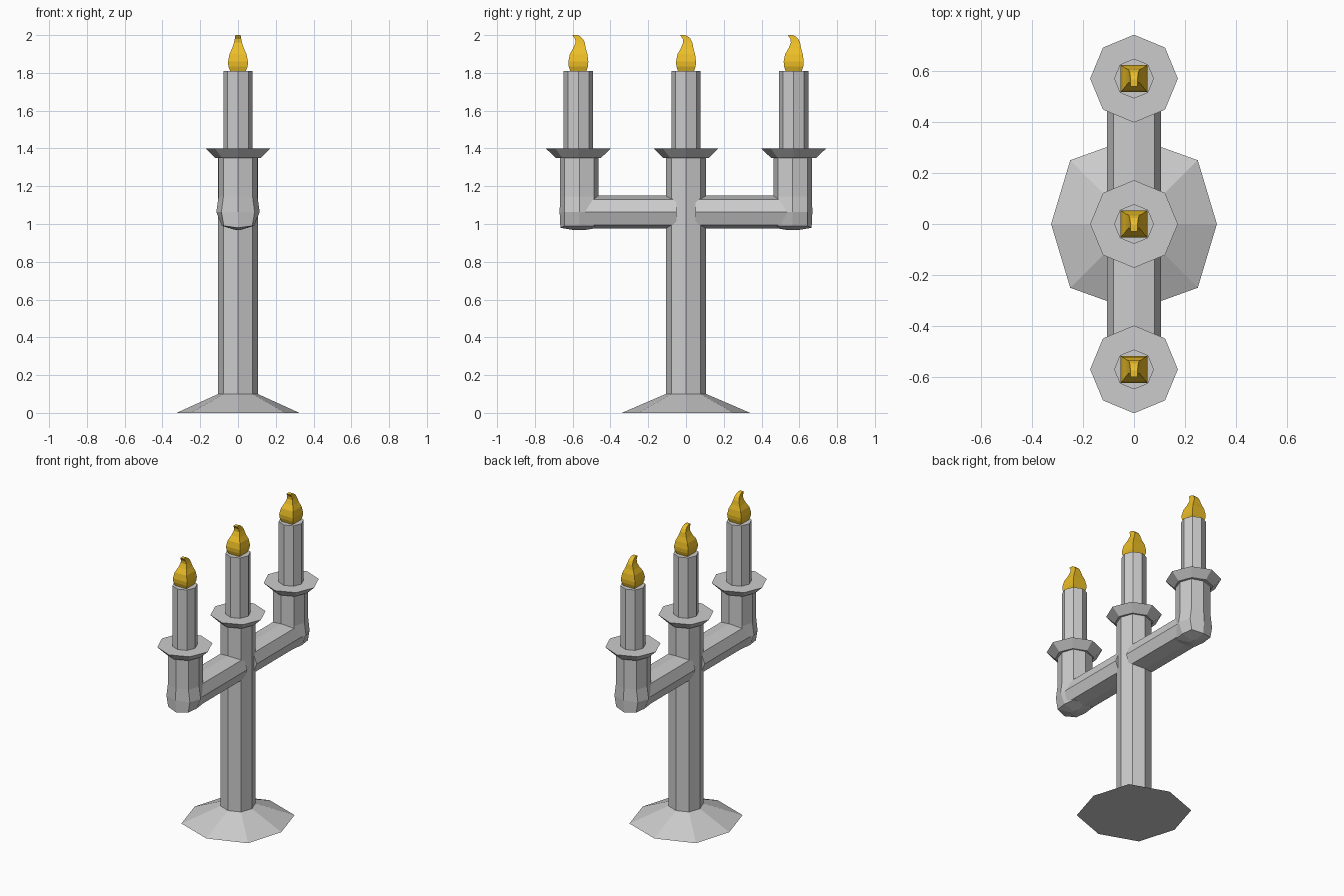
import bpy, bmesh

if "Cube" in bpy.data.objects:
    bpy.data.objects.remove(bpy.data.objects["Cube"])

flame_mat = bpy.data.materials.new("flame_yellow")
flame_mat.diffuse_color = (0.85, 0.52, 0.02, 1)
flame_mat.use_nodes = True
flame_mat.node_tree.nodes["Principled BSDF"].inputs["Base Color"].default_value = flame_mat.diffuse_color


def loft(name, rings, mat=None):
    """Skin equal-length point rings and cap both ends."""
    bm = bmesh.new()
    loops = [[bm.verts.new(p) for p in ring] for ring in rings]
    for a, b in zip(loops, loops[1:]):
        for i in range(len(a)):
            j = (i + 1) % len(a)
            bm.faces.new((a[i], a[j], b[j], b[i]))
    bm.faces.new(loops[0][::-1])
    bm.faces.new(loops[-1])
    bmesh.ops.recalc_face_normals(bm, faces=bm.faces)
    mesh = bpy.data.meshes.new(name)
    bm.to_mesh(mesh)
    bm.free()
    obj = bpy.data.objects.new(name, mesh)
    bpy.context.collection.objects.link(obj)
    if mat:
        mesh.materials.append(mat)
    return obj


def octagon(rx, ry, dx=None, dy=None):
    """Eight points with corners on the axes; dx, dy place the diagonals."""
    dx = rx * 0.7071 if dx is None else dx
    dy = ry * 0.7071 if dy is None else dy
    return [(rx, 0), (dx, dy), (0, ry), (-dx, dy),
            (-rx, 0), (-dx, -dy), (0, -ry), (dx, -dy)]


def ring(z, y0, *size):
    return [(x, y + y0, z) for x, y in octagon(*size)]


POST = (0.105, 0.107, 0.077, 0.077)

# Flared foot and central column
loft("base_and_column", [ring(0, 0, 0.325, 0.34, 0.25, 0.25),
                         ring(0.1, 0, *POST), ring(1.36, 0, *POST)])

# Horizontal arms, one per side
ARM_Z = 1.063
for side, label in ((-1, "front"), (1, "back")):
    section = octagon(0.105, 0.087, 0.08, 0.068)
    loft(label + "_arm", [[(x, side * y, ARM_Z + z) for x, z in section]
                          for y in (0.05, 0.56)])

    # Upright with a bulging elbow that narrows to a keel underneath
    y0 = side * 0.565
    loft(label + "_upright", [
        ring(0.968, y0, 0.012, 0.03),
        [(x, y, 0.98 if abs(x) < 0.05 else 0.99)
         for x, y, z in ring(0, y0, 0.085, 0.1, 0.075, 0.077)],
        ring(ARM_Z, y0, 0.115, 0.104, 0.088, 0.077),
        ring(1.145, y0, 0.103, 0.102, 0.077, 0.077),
        ring(1.36, y0, 0.103, 0.102, 0.077, 0.077)])

# Flame outline: height, half width, near and far y
FLAME = [(1.81, 0.042, -0.043, 0.043), (1.835, 0.051, -0.051, 0.051),
         (1.86, 0.053, -0.053, 0.053), (1.90, 0.045, -0.045, 0.048),
         (1.93, 0.031, -0.027, 0.039), (1.96, 0.021, -0.015, 0.034),
         (1.98, 0.017, -0.017, 0.024), (1.993, 0.015, -0.026, 0.010),
         (2.0, 0.014, -0.030, -0.004)]

# Drip cup, candle and flame on each post
for y0, label in ((-0.57, "front"), (0, "centre"), (0.57, "back")):
    loft(label + "_drip_cup", [ring(1.35, y0, 0.12, 0.12),
                               ring(1.4, y0, 0.172, 0.172)])
    loft(label + "_candle", [ring(1.39, y0, 0.078, 0.078),
                             ring(1.81, y0, 0.078, 0.078)])
    loft(label + "_flame", [[(-w, y0 + a, z), (w, y0 + a, z),
                             (w, y0 + b, z), (-w, y0 + b, z)]
                            for z, w, a, b in FLAME], flame_mat)
